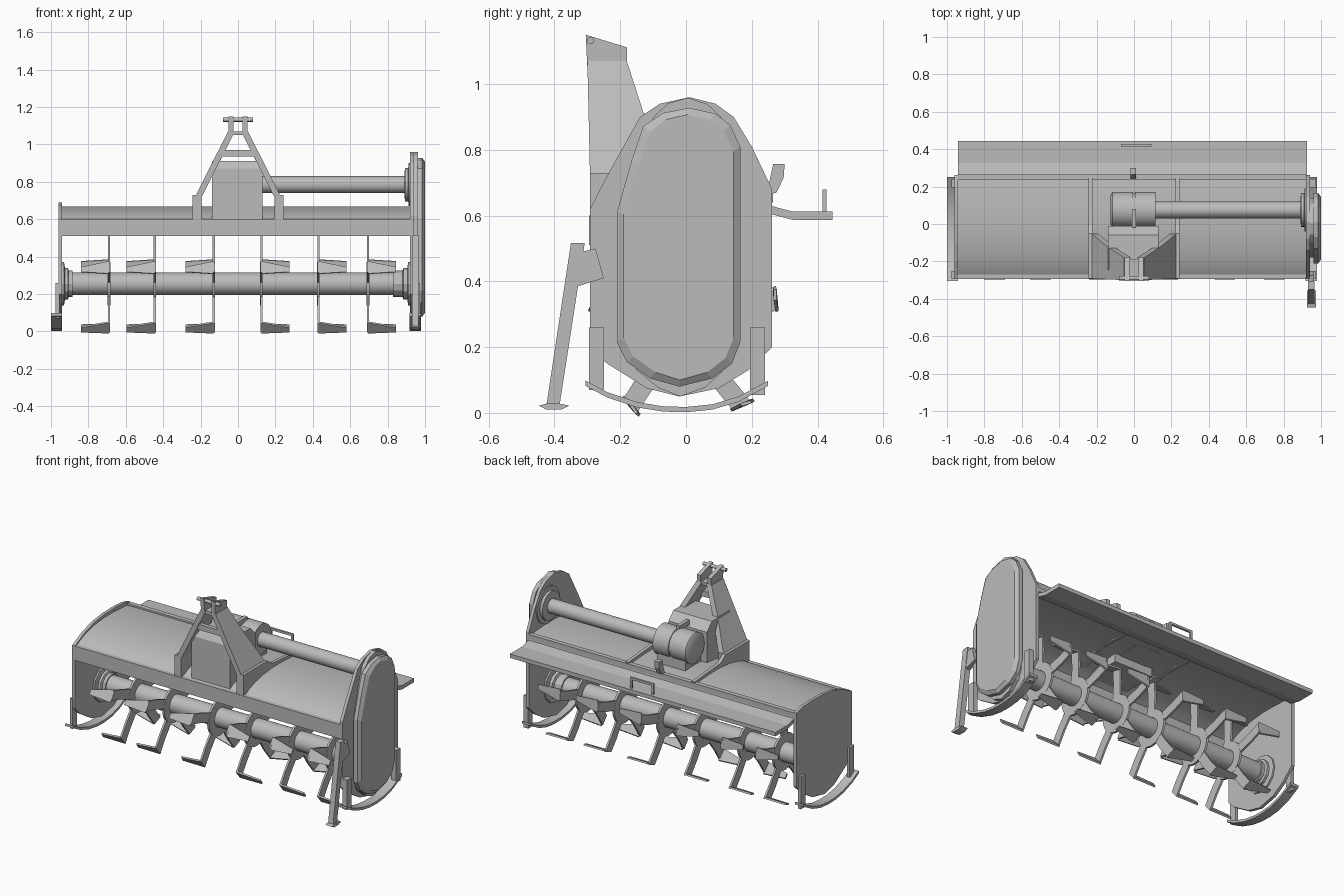
import bpy, bmesh, math
from mathutils import Vector

grey = bpy.data.materials.new("plain_grey")
grey.diffuse_color = (0.5, 0.5, 0.5, 1)


def finish(name, bm, smooth=False):
    bmesh.ops.recalc_face_normals(bm, faces=bm.faces)
    me = bpy.data.meshes.new(name)
    bm.to_mesh(me)
    bm.free()
    me.materials.append(grey)
    ob = bpy.data.objects.new(name, me)
    bpy.context.collection.objects.link(ob)
    if smooth:
        bpy.ops.object.select_all(action='DESELECT')
        ob.select_set(True)
        bpy.context.view_layer.objects.active = ob
        bpy.ops.object.shade_smooth_by_angle(angle=math.radians(35))
    return ob


def loft(bm, a, b):
    """Closed solid between two matching outlines."""
    va, vb = [bm.verts.new(p) for p in a], [bm.verts.new(p) for p in b]
    n = len(a)
    bm.faces.new(va)
    bm.faces.new(vb[::-1])
    for i in range(n):
        j = (i + 1) % n
        bm.faces.new((va[i], vb[i], vb[j], va[j]))


def prism(name, pts, x0, x1, pts2=None, smooth=False):
    """Side outline (y, z) extruded along x."""
    bm = bmesh.new()
    loft(bm, [(x0, y, z) for y, z in pts], [(x1, y, z) for y, z in (pts2 or pts)])
    return finish(name, bm, smooth)


def box(name, x0, x1, y0, y1, z0, z1):
    return prism(name, [(y0, z0), (y1, z0), (y1, z1), (y0, z1)], x0, x1)


def lathe_x(name, prof, y, z, n=32, smooth=True):
    """Profile of (x, radius) turned about an axis along x."""
    bm = bmesh.new()
    rings = [[bm.verts.new((x, y + r * math.cos(2 * math.pi * k / n), z + r * math.sin(2 * math.pi * k / n)))
              for k in range(n)] for x, r in prof]
    for a, b in zip(rings, rings[1:]):
        for k in range(n):
            j = (k + 1) % n
            bm.faces.new((a[k], a[j], b[j], b[k]))
    bm.faces.new(rings[0])
    bm.faces.new(rings[-1])
    return finish(name, bm, smooth)


def strip(pts, t):
    """Thicken an open (y, z) path downwards into an outline."""
    return pts + [(y, z - t) for y, z in reversed(pts)]


def inset(pts, d):
    cy, cz = -0.01, 0.5
    return [(y - math.copysign(min(d, abs(y - cy)), y - cy) * min(1, abs(y - cy) / 0.12),
             z - d * (z - cz) / 0.42) for y, z in pts]


# hood shell, from front beam over the top and down the rear wall
hood = [(-0.285, 0.59), (-0.24, 0.618), (-0.18, 0.64), (-0.1, 0.658), (0.0, 0.668), (0.1, 0.668),
        (0.2, 0.662), (0.255, 0.655), (0.262, 0.62)]
inner = [(y * 0.97, z - 0.014) for y, z in reversed(hood)]
prism("hood", hood + inner, -0.94, 0.92, smooth=True)
box("front_beam", -0.945, 0.925, -0.295, -0.268, 0.51, 0.6)
box("rear_rail", -0.94, 0.92, 0.235, 0.264, 0.64, 0.668)

# rear flap with lifting handle
prism("rear_flap", [(0.257, 0.63), (0.325, 0.612), (0.445, 0.612), (0.445, 0.587),
                    (0.325, 0.587), (0.257, 0.605)], -0.94, 0.925)
for x in (-0.07, 0.08):
    box("handle_post", x, x + 0.014, 0.415, 0.428, 0.61, 0.68)
box("handle_grip", -0.07, 0.094, 0.415, 0.428, 0.666, 0.68)
prism("rear_latch", [(0.24, 0.66), (0.275, 0.67), (0.297, 0.715), (0.3, 0.757), (0.265, 0.757), (0.255, 0.71)],
      -0.02, 0.012)

# end plates
low = [(0.262, 0.2), (0.19, 0.13), (0.1, 0.075), (-0.02, 0.05), (-0.12, 0.075), (-0.24, 0.15), (-0.292, 0.2)]
prism("left_plate", [(-0.292, 0.6), (-0.2, 0.645), (-0.1, 0.675), (0, 0.688), (0.12, 0.69),
                     (0.2, 0.685), (0.262, 0.67)] + low, -0.96, -0.94)
prism("right_plate", [(-0.292, 0.62), (-0.235, 0.73), (-0.14, 0.9), (-0.08, 0.94), (0.01, 0.96), (0.09, 0.94), (0.145, 0.9),
                      (0.2, 0.81), (0.262, 0.68)] + low, 0.92, 0.94)

# drive case: flange, rim and raised cover
case = [(-0.21, 0.61), (-0.165, 0.77), (-0.13, 0.872), (-0.07, 0.912), (0.01, 0.928), (0.09, 0.91), (0.135, 0.875), (0.165, 0.81),
        (0.165, 0.215), (0.14, 0.15), (0.08, 0.105), (-0.02, 0.08), (-0.11, 0.105), (-0.18, 0.155), (-0.21, 0.215)]
prism("case_flange", inset(case, -0.03), 0.938, 0.962)
prism("case_body", case, 0.96, 0.985)
prism("case_cover", case, 0.985, 1.0, inset(case, 0.02))

# rotor tube, bearings and drive shaft
RZ = 0.255
lathe_x("rotor_tube", [(-0.91, 0.06), (0.9, 0.06)], 0, RZ)
lathe_x("left_bearing", [(-0.945, 0.115), (-0.93, 0.115), (-0.925, 0.085), (-0.91, 0.085), (-0.905, 0.07), (-0.885, 0.07)],
        0, RZ, 12, False)
lathe_x("right_bearing", [(0.925, 0.115), (0.91, 0.115), (0.905, 0.085), (0.885, 0.085), (0.88, 0.07), (0.83, 0.07)],
        0, RZ, 12, False)
SY, SZ = 0.075, 0.785
lathe_x("drive_shaft", [(0.1, 0.045), (0.92, 0.045)], SY, SZ)
lathe_x("shaft_flange", [(0.89, 0.06), (0.893, 0.09), (0.91, 0.09), (0.913, 0.115), (0.93, 0.115)], SY, SZ)

# tine rotors: disc with five L shaped blades, wings point outwards
for x in (-0.69, -0.445, -0.13, 0.125, 0.43, 0.695):
    s = -1 if x < 0 else 1
    lathe_x("tine_disc", [(x - 0.007, 0.115), (x + 0.007, 0.115)], 0, RZ, 24)
    bm = bmesh.new()
    for k in range(5):
        a = math.radians(18 + 72 * k)
        r, t = Vector((0, math.cos(a), math.sin(a))), Vector((0, -math.sin(a), math.cos(a)))
        c, ex = Vector((x, 0, RZ)), Vector((s, 0, 0))
        arm = [c + r * u + t * v for u, v in ((0.08, -0.03), (0.2, -0.035), (0.285, -0.03), (0.3, 0.03), (0.2, 0.025), (0.08, 0.03))]
        loft(bm, [p - ex * 0.006 for p in arm], [p + ex * 0.006 for p in arm])
        wing = [c + r * 0.285 - t * 0.035, c + r * 0.3 + t * 0.04,
                c + r * 0.3 + t * 0.03 + ex * 0.15, c + r * 0.29 + t * 0.0 + ex * 0.15]
        loft(bm, wing, [p - r * 0.01 for p in wing])
    finish("tines", bm)

# skids with posts on both ends
arc = [(-0.305, 0.09), (-0.24, 0.055), (-0.15, 0.025), (-0.07, 0.012), (0, 0.01), (0.08, 0.018), (0.16, 0.042), (0.25, 0.09)]
for side, x0, x1, p0, p1 in (("left", -1.0, -0.94, -0.975, -0.955), ("right", 0.918, 0.978, 0.94, 0.972)):
    prism(side + "_skid", strip([(y, z + 0.008) for y, z in arc], 0.016), x0, x1, smooth=True)
    box(side + "_front_post", p0, p1, -0.295, -0.25, 0.07, 0.26)
    box(side + "_rear_post", p0, p1, 0.195, 0.24, 0.055, 0.26)

# parking stand
prism("stand_leg", [(-0.425, 0.02), (-0.385, 0.02), (-0.308, 0.517), (-0.35, 0.517)], 0.93, 0.965)
prism("stand_foot", [(-0.447, 0.022), (-0.425, 0.01), (-0.38, 0.01), (-0.355, 0.022), (-0.385, 0.028), (-0.425, 0.028)], 0.925, 0.972)
prism("stand_bracket", [(-0.33, 0.385), (-0.25, 0.41), (-0.275, 0.5), (-0.315, 0.49)], 0.932, 0.962)

# hitch mast: ribs over the hood, leaning side panels, top lugs
for s in (-1, 1):
    prism("hood_rib", [(-0.292, 0.6), (-0.292, 0.73), (-0.05, 0.73), (0.0, 0.695), (0.26, 0.675), (0.26, 0.64), (0, 0.65)],
          s * 0.222, s * 0.243)
    prism("mast_foot", [(-0.292, 0.6), (-0.292, 0.73), (-0.05, 0.73), (-0.05, 0.64)], s * 0.195, s * 0.243)
    panel = [(0.222, -0.292, 0.72), (0.045, -0.3, 1.07), (0.045, -0.18, 1.07), (0.13, -0.125, 0.9), (0.222, -0.05, 0.72)]
    bm = bmesh.new()
    loft(bm, [(s * (x + 0.008), y, z) for x, y, z in panel], [(s * (x - 0.028), y, z) for x, y, z in panel])
    finish("mast_panel", bm)
    prism("mast_lug", [(-0.3, 1.05), (-0.305, 1.15), (-0.18, 1.112), (-0.18, 1.05)], s * 0.025, s * 0.05)
box("mast_crossbar", -0.1, 0.1, -0.292, -0.265, 0.935, 0.97)
box("mast_top_bar", -0.045, 0.045, -0.295, -0.19, 1.05, 1.07)
lathe_x("hitch_pin", [(-0.08, 0.011), (0.08, 0.011)], -0.29, 1.132, 12)

# gearbox: front housing and rounded transmission body
prism("gearbox_housing", [(-0.265, 0.6), (-0.265, 0.87), (-0.24, 0.91), (-0.06, 0.91), (-0.01, 0.86), (-0.01, 0.6)], -0.14, 0.13)
lathe_x("gearbox_body", [(-0.125, 0.08), (-0.115, 0.096), (-0.006, 0.096), (-0.006, 0.09), (0.006, 0.09),
                         (0.006, 0.096), (0.115, 0.096)], SY, SZ)
box("gearbox_base", -0.1, 0.1, -0.01, 0.15, 0.65, 0.76)
box("gearbox_lug", -0.012, 0.012, -0.02, 0.08, 0.87, 0.9)
